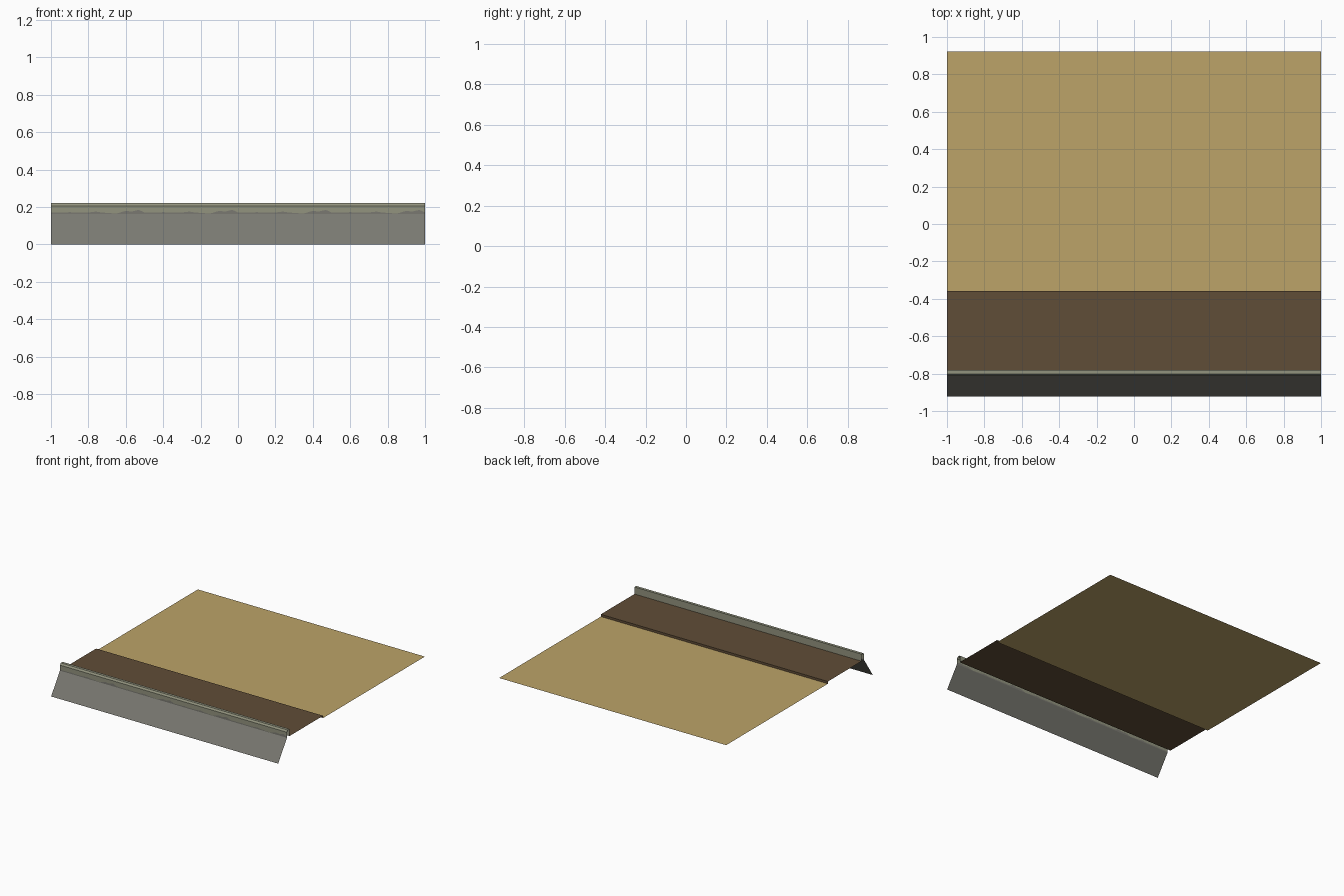
import bpy

if "Cube" in bpy.data.objects:
    bpy.data.objects.remove(bpy.data.objects["Cube"])


def srgb(r, g, b):
    def lin(c):
        c /= 255
        return c / 12.92 if c <= 0.04045 else ((c + 0.055) / 1.055) ** 2.4
    return (lin(r), lin(g), lin(b), 1)


def material(name, rgb):
    m = bpy.data.materials.new(name)
    m.diffuse_color = srgb(*rgb)
    m.use_nodes = True
    m.node_tree.nodes["Principled BSDF"].inputs["Base Color"].default_value = m.diffuse_color
    return m


sand = material("sand", (188, 163, 104))
soil = material("brown_soil", (96, 77, 55))
stone = material("grey_stone", (122, 121, 113))
kerb = material("pale_kerb", (146, 147, 126))


def surface(name, rows, mat):
    """Open sheet lofted between rows of points running along x."""
    n = len(rows[0])
    verts = [p for row in rows for p in row]
    faces = [(r * n + i, r * n + i + 1, (r + 1) * n + i + 1, (r + 1) * n + i)
             for r in range(len(rows) - 1) for i in range(n - 1)]
    me = bpy.data.meshes.new(name)
    me.from_pydata(verts, [], faces)
    me.materials.append(mat)
    ob = bpy.data.objects.new(name, me)
    bpy.context.collection.objects.link(ob)
    return ob


def strip(name, profile, mat):
    return surface(name, [[(-1, y, z), (1, y, z)] for y, z in profile], mat)


# one ragged stone edge pattern, repeated every half unit: (offset, height)
PATTERN = [(0, .171), (.09, .171), (.1, .175), (.11, .171), (.2, .171),
           (.24, .176), (.27, .171), (.35, .165), (.4, .18), (.43, .176),
           (.47, .185)]
edge = [(-1 + k * .5 + o, z) for k in range(4) for o, z in PATTERN] + [(1, .171)]

FRONT = -0.812

# sloping retaining wall, its ragged top running up the kerb face
strip("retaining_wall", [(-0.923, 0), (FRONT, .163)], stone)
surface("wall_ragged_edge", [[(x, FRONT, .163) for x, z in edge],
                             [(x, FRONT, max(z, .164)) for x, z in edge]], stone)

# kerb: front face, small chamfer, top and back
surface("kerb_front", [[(x, FRONT, max(z, .164)) for x, z in edge],
                       [(x, FRONT, .207) for x, z in edge]], kerb)
strip("kerb_top", [(FRONT, .207), (-0.802, .221), (-0.78, .221), (-0.78, .165)], kerb)

# raised soil path with a step down to the sand
strip("soil_path", [(-0.78, .165), (-0.357, .165), (-0.357, .147)], soil)
strip("sand_bed", [(-0.357, .147), (0.923, .147)], sand)
